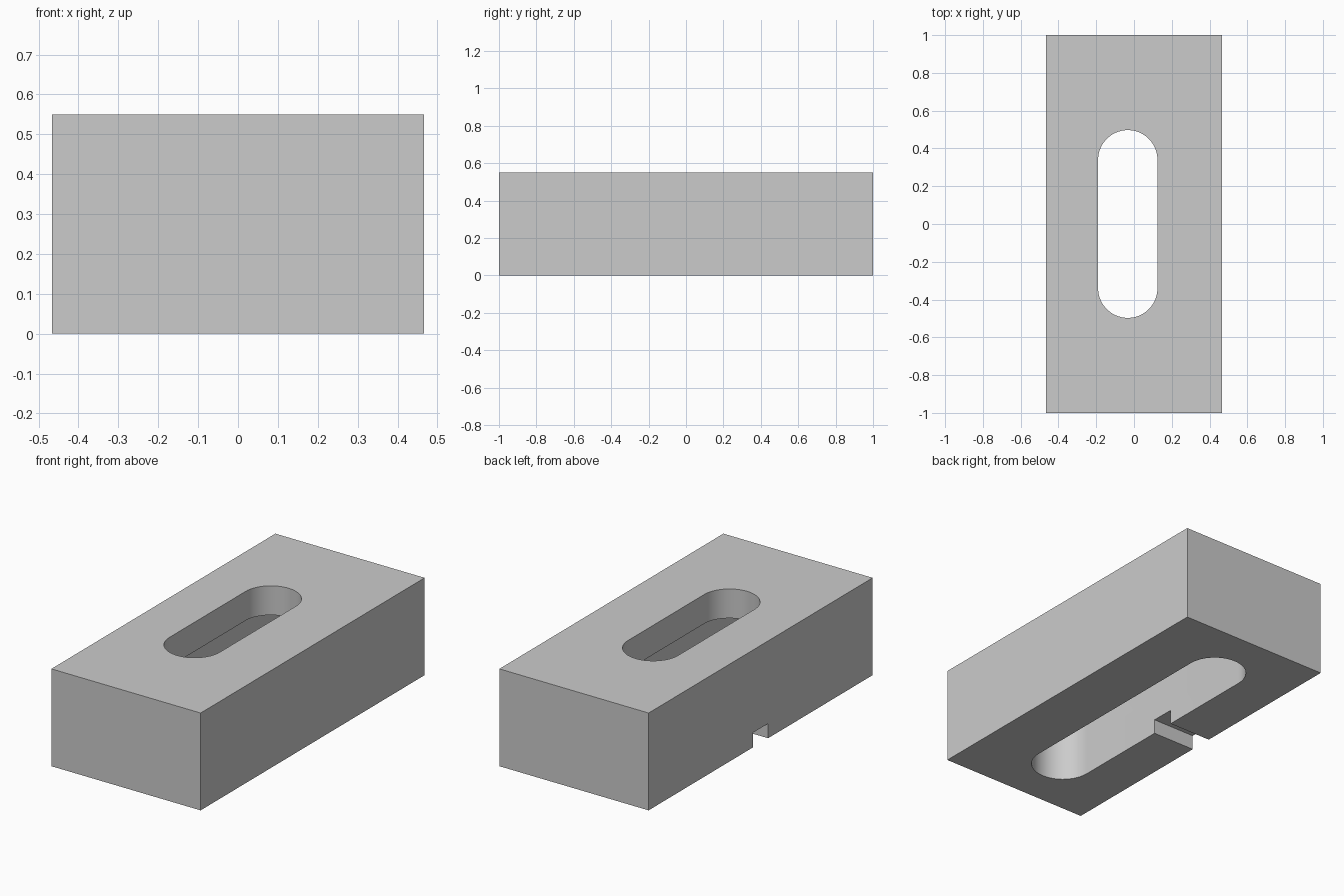
import bpy
import bmesh
from math import cos, sin, pi, radians

cube = bpy.data.objects.get("Cube")
if cube:
    bpy.data.objects.remove(cube, do_unlink=True)

WIDTH, LENGTH, HEIGHT = 0.933, 2.0, 0.55
SLOT_X = -0.033
LEDGE_Z = 0.385

grey = bpy.data.materials.new("light grey")
grey.use_nodes = True
grey.diffuse_color = (0.6, 0.6, 0.6, 1)
grey.node_tree.nodes["Principled BSDF"].inputs["Base Color"].default_value = (0.6, 0.6, 0.6, 1)


def prism(name, outline, z0, z1):
    """Extrude a flat outline from z0 up to z1."""
    bm = bmesh.new()
    base = bm.faces.new([bm.verts.new((x, y, z0)) for x, y in outline])
    top = bmesh.ops.extrude_face_region(bm, geom=[base])["geom"]
    bmesh.ops.translate(bm, vec=(0, 0, z1 - z0),
                        verts=[v for v in top if isinstance(v, bmesh.types.BMVert)])
    bmesh.ops.recalc_face_normals(bm, faces=bm.faces)
    mesh = bpy.data.meshes.new(name)
    bm.to_mesh(mesh)
    bm.free()
    mesh.materials.append(grey)
    obj = bpy.data.objects.new(name, mesh)
    bpy.context.collection.objects.link(obj)
    return obj


def rectangle(x0, x1, y0, y1):
    return [(x0, y0), (x1, y0), (x1, y1), (x0, y1)]


def stadium(radius, half_length, steps=32):
    """Round-ended slot running along y."""
    reach = half_length - radius
    return [(SLOT_X + radius * cos(start + pi * i / steps),
             side * reach + radius * sin(start + pi * i / steps))
            for side, start in ((1, 0), (-1, pi)) for i in range(steps + 1)]


# Solid block
block = prism("slotted_block", rectangle(-WIDTH / 2, WIDTH / 2, -LENGTH / 2, LENGTH / 2), 0, HEIGHT)

# Short upper slot, longer lower recess, and side notch opening into the recess
cutters = [
    prism("lower_recess_cutter", stadium(0.167, 0.8), -0.1, LEDGE_Z),
    prism("upper_slot_cutter", stadium(0.157, 0.497), 0.2, HEIGHT + 0.1),
    prism("side_notch_cutter", rectangle(-0.6, SLOT_X, -0.067, 0.067), -0.1, 0.083),
]

bpy.ops.object.select_all(action='DESELECT')
block.select_set(True)
bpy.context.view_layer.objects.active = block
for cutter in cutters:
    cutter.hide_render = True
    cut = block.modifiers.new(cutter.name, 'BOOLEAN')
    cut.operation = 'DIFFERENCE'
    cut.solver = 'EXACT'
    cut.object = cutter
    bpy.ops.object.modifier_apply(modifier=cut.name)
    bpy.data.objects.remove(cutter, do_unlink=True)

bpy.ops.object.shade_smooth_by_angle(angle=radians(30))
